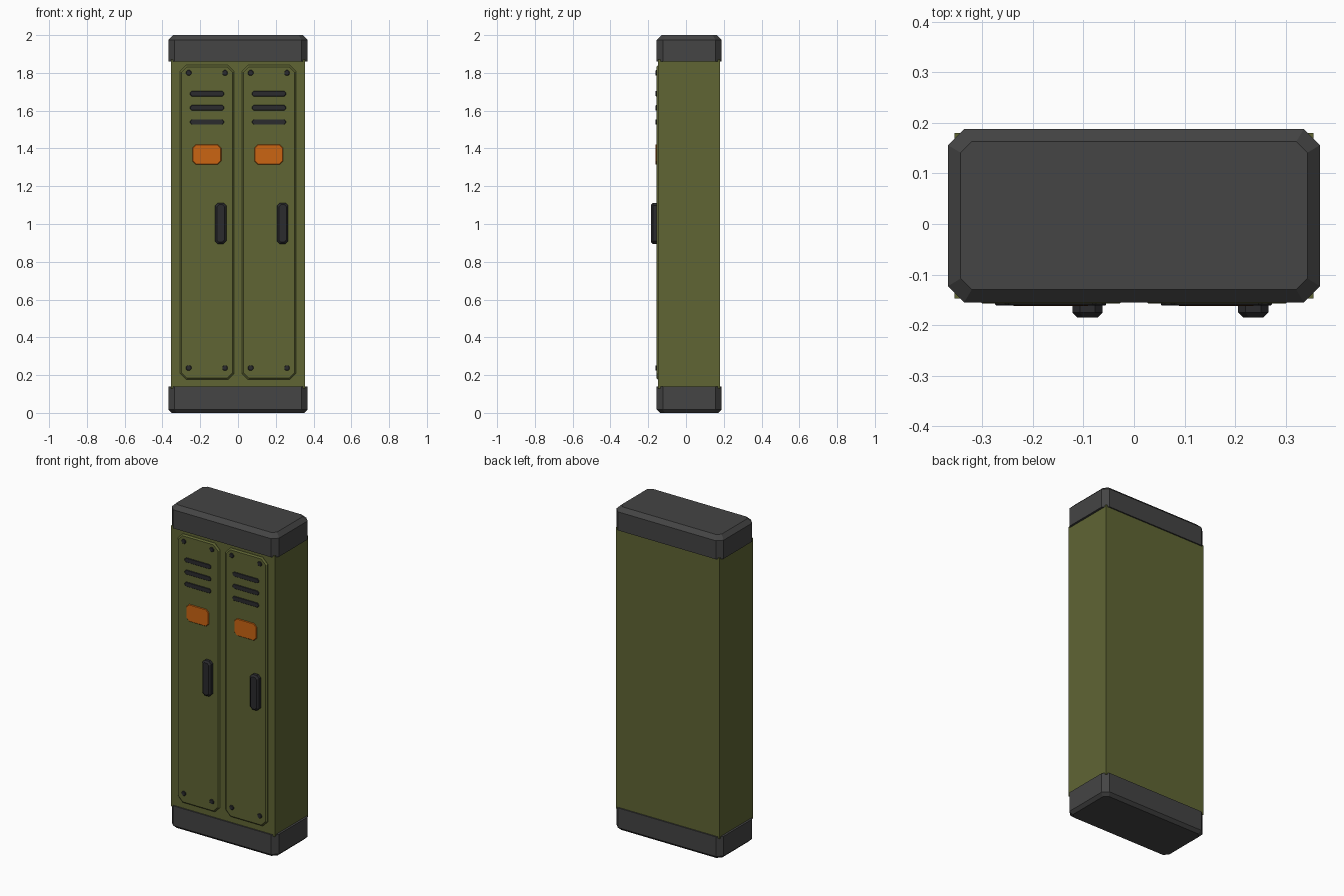
import bpy, bmesh
from mathutils import Matrix

cube = bpy.data.objects.get("Cube")
if cube:
    bpy.data.objects.remove(cube, do_unlink=True)


def material(name, rgb):
    m = bpy.data.materials.new(name)
    m.use_nodes = True
    m.diffuse_color = (*rgb, 1)
    m.node_tree.nodes["Principled BSDF"].inputs["Base Color"].default_value = (*rgb, 1)
    return m


OLIVE = material("olive paint", (0.115, 0.13, 0.034))
GREY = material("dark grey", (0.058, 0.058, 0.058))
BLACK = material("near black", (0.024, 0.024, 0.027))
ORANGE = material("orange label", (0.60, 0.13, 0.006))

# Turns a block built along +z so that it points to the front (-y)
FACE_FRONT = Matrix(((1, 0, 0), (0, 0, -1), (0, 1, 0)))
UPRIGHT = Matrix.Identity(3)
FLIPPED = Matrix(((1, 0, 0), (0, -1, 0), (0, 0, -1)))


def block(name, mat, size, centre, depth, corner, bevel, turn=UPRIGHT):
    """Block with cut corners whose far end is bevelled, along a chosen axis."""
    bm = bmesh.new()
    rings = []
    for inset, d in ((0, 0), (0, depth - bevel), (bevel, depth)):
        w, h = size[0] / 2 - inset, size[1] / 2 - inset
        c = max(corner - inset * 0.4, 0.001)
        pts = ((w, c - h), (w, h - c), (w - c, h), (c - w, h),
               (-w, h - c), (-w, c - h), (c - w, -h), (w - c, -h))
        rings.append([bm.verts.new(turn @ Matrix.Translation((u, v, d)).translation) for u, v in pts])
    for low, high in zip(rings, rings[1:]):
        for i in range(8):
            j = (i + 1) % 8
            bm.faces.new((low[i], low[j], high[j], high[i]))
    bm.faces.new(rings[0][::-1])
    bm.faces.new(rings[-1])
    bmesh.ops.recalc_face_normals(bm, faces=bm.faces)
    mesh = bpy.data.meshes.new(name)
    bm.to_mesh(mesh)
    bm.free()
    mesh.materials.append(mat)
    obj = bpy.data.objects.new(name, mesh)
    obj.location = centre
    bpy.context.collection.objects.link(obj)
    return obj


# Cabinet body
bpy.ops.mesh.primitive_cube_add(size=1, location=(0, 0.0165, 1))
body = bpy.context.object
body.name = "cabinet_body"
body.scale = (0.71, 0.327, 1.74)
body.data.materials.append(OLIVE)

# Top cap and base
CAP = (0.736, 0.343)
block("top_cap", GREY, CAP, (0, 0.0165, 1.86), 0.14, 0.032, 0.025, UPRIGHT)
block("base", GREY, CAP, (0, 0.0165, 0.14), 0.14, 0.032, 0.018, FLIPPED)

# Doors with their fittings
FRONT, DOOR = -0.147, -0.157
for side, x in (("right", -0.164), ("left", 0.164)):
    block(side + "_door", OLIVE, (0.288, 1.665), (x, FRONT, 1.008),
          FRONT - DOOR, 0.034, 0.008, FACE_FRONT)
    for n, z in enumerate((1.69, 1.615, 1.54)):
        block(f"{side}_vent_{n + 1}", BLACK, (0.18, 0.028), (x, DOOR + 0.002, z),
              0.006, 0.009, 0.002, FACE_FRONT)
    block(side + "_label_plate", ORANGE, (0.153, 0.106), (x - 0.001, DOOR + 0.002, 1.368),
          0.007, 0.018, 0.003, FACE_FRONT)
    block(side + "_handle", BLACK, (0.06, 0.218), (x + 0.072, DOOR + 0.002, 1.003),
          0.03, 0.015, 0.01, FACE_FRONT)
    for dx in (-0.097, 0.095):
        for level, z in (("lower", 0.238), ("upper", 1.8)):
            edge = "outer" if (dx < 0) == (x < 0) else "inner"
            block(f"{side}_{level}_{edge}_rivet", BLACK, (0.028, 0.028),
                  (x + dx, DOOR + 0.002, z), 0.006, 0.008, 0.002, FACE_FRONT)
